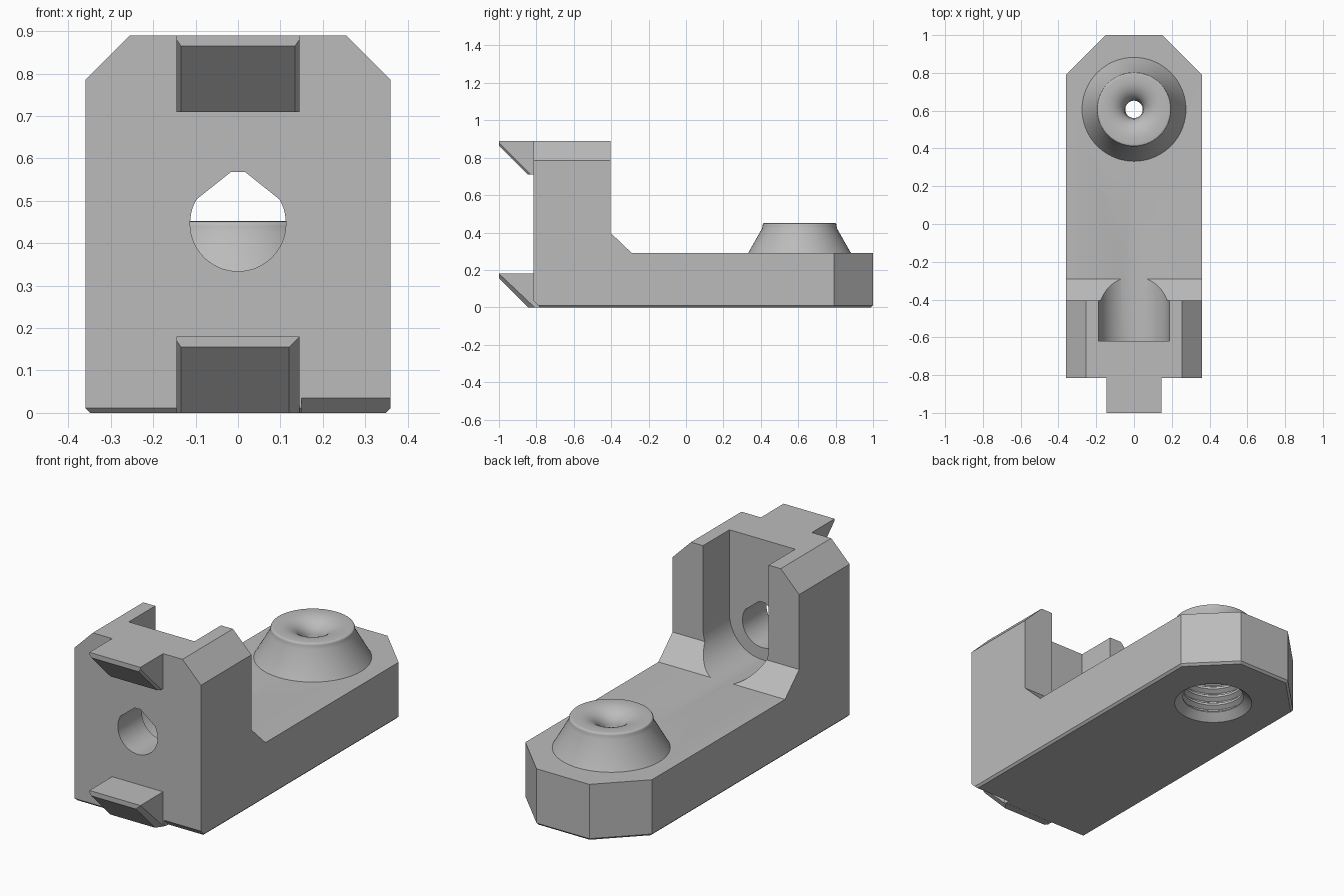
import bpy, bmesh, math
from mathutils import Vector

if "Cube" in bpy.data.objects:
    bpy.data.objects.remove(bpy.data.objects["Cube"], do_unlink=True)

grey = bpy.data.materials.new("plain grey")
grey.use_nodes = True
COLOUR = (0.5, 0.5, 0.5, 1)
grey.diffuse_color = COLOUR
grey.node_tree.nodes["Principled BSDF"].inputs["Base Color"].default_value = COLOUR

HALF, FRONT, BACK, TOP, DECK = 0.36, -0.815, 1.0, 0.89, 0.29


def finish(name, bm):
    bmesh.ops.recalc_face_normals(bm, faces=bm.faces)
    mesh = bpy.data.meshes.new(name)
    bm.to_mesh(mesh)
    bm.free()
    mesh.materials.append(grey)
    obj = bpy.data.objects.new(name, mesh)
    bpy.context.collection.objects.link(obj)
    return obj


def loft(start, end):
    """Closed solid between two matching loops of points."""
    bm = bmesh.new()
    a = [bm.verts.new(p) for p in start]
    b = [bm.verts.new(p) for p in end]
    bm.faces.new(a)
    bm.faces.new(b)
    for i in range(len(a)):
        j = (i + 1) % len(a)
        bm.faces.new((a[i], a[j], b[j], b[i]))
    bmesh.ops.recalc_face_normals(bm, faces=bm.faces)
    return bm


def prism_x(profile, x0, x1):
    return loft([(x0, y, z) for y, z in profile], [(x1, y, z) for y, z in profile])


def lathe(name, profile, centre_y, steps=72):
    """Solid of revolution; the profile starts and ends on the axis."""
    bm = bmesh.new()
    verts = [bm.verts.new((r, 0, z)) for r, z in profile]
    edges = [bm.edges.new(pair) for pair in zip(verts, verts[1:])]
    bmesh.ops.spin(bm, geom=verts + edges, cent=(0, 0, 0), axis=(0, 0, 1),
                   angle=math.tau, steps=steps)
    bmesh.ops.remove_doubles(bm, verts=bm.verts, dist=0.0002)
    bmesh.ops.translate(bm, verts=bm.verts, vec=(0, centre_y, 0))
    return finish(name, bm)


def bevel(bm, offset, rule):
    edges = [e for e in bm.edges if rule(*(v.co for v in e.verts))]
    bmesh.ops.bevel(bm, geom=edges, offset=offset, segments=1, affect='EDGES')


def combine(target, tool, operation):
    mod = target.modifiers.new(operation.lower(), 'BOOLEAN')
    mod.operation, mod.object, mod.solver = operation, tool, 'EXACT'
    bpy.context.view_layer.objects.active = target
    bpy.ops.object.modifier_apply(modifier=mod.name)
    bpy.data.objects.remove(tool, do_unlink=True)


def near(a, b):
    return abs(a - b) < 0.001


# L-shaped bracket with clipped corners and a thin chamfer under the edge
bm = prism_x([(FRONT, 0), (BACK, 0), (BACK, DECK), (-0.29, DECK),
              (-0.405, 0.40), (-0.405, TOP), (FRONT, TOP)], -HALF, HALF)
bevel(bm, 0.105, lambda p, q: near(p.z, TOP) and near(q.z, TOP) and near(p.x, q.x))
bevel(bm, 0.21, lambda p, q: near(p.y, BACK) and near(q.y, BACK) and near(p.x, q.x))
bevel(bm, 0.011, lambda p, q: near(p.z, 0) and near(q.z, 0))
bracket = finish("bracket", bm)

# Deeper chamfer on the left half of the front lower edge
combine(bracket, finish("toe_cutter", prism_x(
    [(-0.85, 0.07), (-0.85, -0.02), (-0.76, -0.02)], 0.15, 0.5)), 'DIFFERENCE')

# Round-bottomed slot behind the upright, fading out along the deck
R, CZ, N = 0.187, 0.459, 32
arc = [(R * math.cos(math.pi * (1 + i / N)), CZ + R * math.sin(math.pi * (1 + i / N)))
       for i in range(N + 1)]
section = [(-R, 1.2)] + arc + [(R, 1.2)]
combine(bracket, finish("slot_cutter", loft(
    [(x, -0.62, z) for x, z in section],
    [(x, 0.34, z + 0.0185) for x, z in section])), 'DIFFERENCE')

# Teardrop bolt hole through the upright
RH, HZ, N = 0.113, 0.447, 40
start, sweep = math.radians(60), math.radians(300)
hole = [(RH * math.sin(start + sweep * 0.8 * i / N),
         HZ + RH * math.cos(start + sweep * 0.8 * i / N)) for i in range(N + 1)]
hole += [(-0.017, 0.568), (0.017, 0.568)]
combine(bracket, finish("bolt_hole_cutter", loft(
    [(x, -0.9, z) for x, z in hole], [(x, -0.5, z) for x, z in hole])), 'DIFFERENCE')

# Conical boss with a rounded rim
NOZZLE_Y = 0.607
rim = [(0.19 - 0.02 * (1 - math.sin(t)) + 0.025 * math.cos(t) - 0.005, 0.422 + 0.03 * math.sin(t))
       for t in [math.radians(25 + 13 * i) for i in range(6)]]
boss = lathe("boss", [(0, 0.2), (0.275, 0.2), (0.275, DECK), (0.2, 0.422)]
             + rim[1:] + [(0.165, 0.452), (0, 0.452)], NOZZLE_Y)
combine(bracket, boss, 'UNION')

# Funnel mouth and pin hole
funnel = [(0.155 - 0.105 * math.sin(t), 0.372 + 0.08 * math.cos(t))
          for t in [math.pi / 2 * i / 10 for i in range(11)]]
combine(bracket, lathe("funnel_cutter", [(0, 0.6), (0.155, 0.6)] + funnel
                       + [(0.046, 0.36), (0.046, 0.25), (0, 0.25)], NOZZLE_Y), 'DIFFERENCE')

# Threaded socket from below
thread = [(0, -0.05), (0.19, -0.05), (0.19, 0), (0.155, 0.03)]
for i in range(5):
    z = 0.035 + 0.046 * i
    thread += [(0.15, z), (0.15, z + 0.006), (0.172, z + 0.02), (0.172, z + 0.026), (0.15, z + 0.04)]
thread += [(0.15, 0.275), (0.046, 0.33), (0, 0.33)]
combine(bracket, lathe("socket_cutter", thread, NOZZLE_Y), 'DIFFERENCE')


# Hooked tabs on the front
def tab(name, z, left_bevel):
    bm = prism_x([(FRONT + 0.01, z), (FRONT + 0.01, z + 0.18), (-1, z + 0.18),
                  (-1, z + 0.155), (-0.845, z)], -0.145, 0.145)

    def sloped(side):
        return lambda p, q: (p.x * side > 0.14 and q.x * side > 0.14
                             and near(abs(p.y - q.y), 0.155) and near(abs(p.z - q.z), 0.155))
    bevel(bm, 0.011, sloped(-1))
    bevel(bm, left_bevel, sloped(1))
    return finish(name, bm)


tab("upper_tab", TOP - 0.18, 0.011)
tab("lower_tab", 0, 0.025)

# Smooth the round parts, keep edges crisp
bpy.ops.object.select_all(action='DESELECT')
bracket.select_set(True)
bpy.context.view_layer.objects.active = bracket
bpy.ops.object.shade_smooth_by_angle(angle=math.radians(25))
